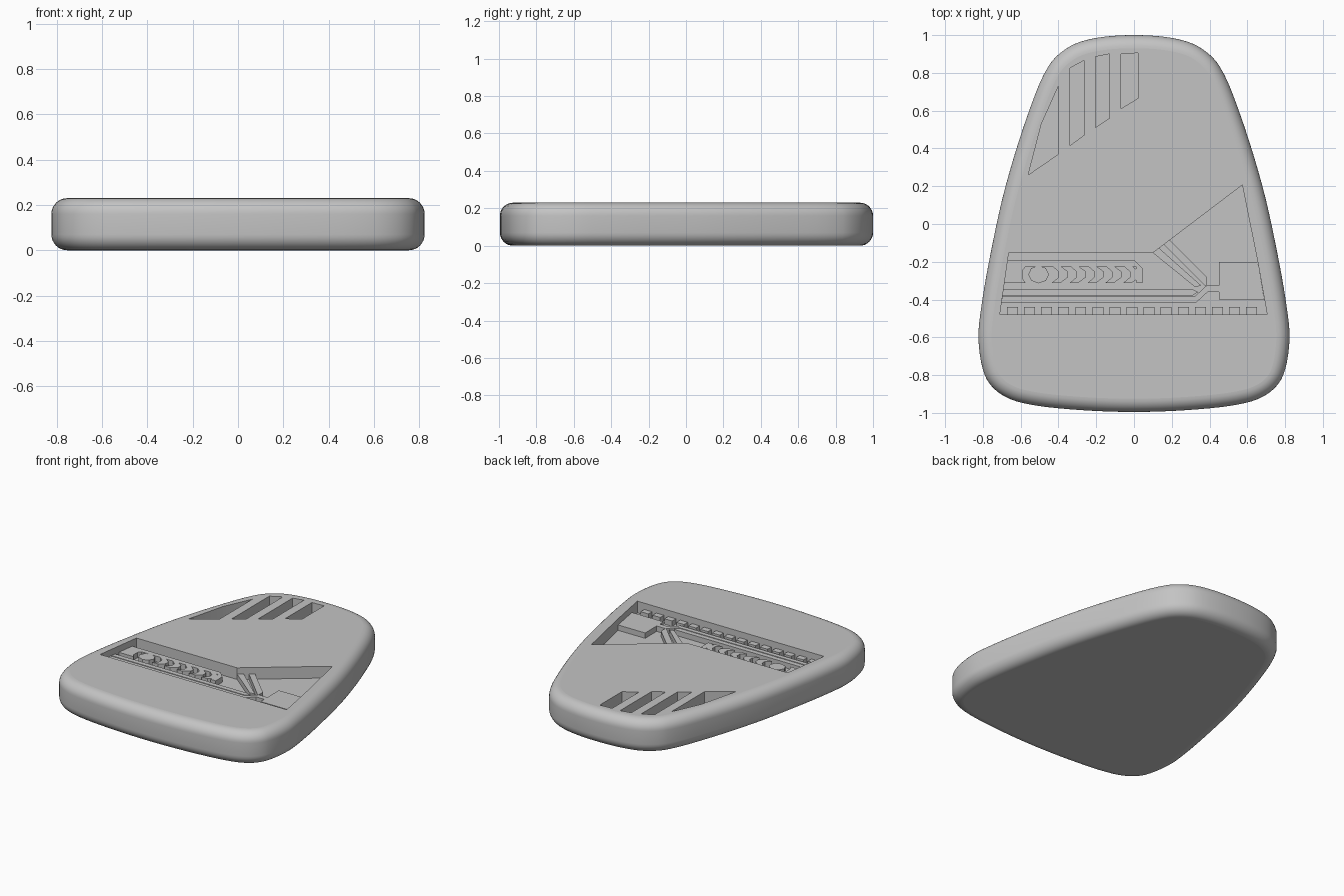
import bpy, bmesh, math
from mathutils import Vector, geometry

HEIGHT = 0.23
ROUND = 0.07
POCKET_FLOOR = HEIGHT - 0.08
RELIEF_TOP = POCKET_FLOOR + 0.037

if "Cube" in bpy.data.objects:
    bpy.data.objects.remove(bpy.data.objects["Cube"], do_unlink=True)

# Single plain material
grey = bpy.data.materials.new("plain_grey")
grey.use_nodes = True
colour = (0.55, 0.55, 0.55, 1)
grey.diffuse_color = colour
grey.node_tree.nodes["Principled BSDF"].inputs["Base Color"].default_value = colour


def make_object(name, bm):
    bmesh.ops.recalc_face_normals(bm, faces=bm.faces)
    mesh = bpy.data.meshes.new(name)
    bm.to_mesh(mesh)
    bm.free()
    mesh.materials.append(grey)
    obj = bpy.data.objects.new(name, mesh)
    bpy.context.collection.objects.link(obj)
    return obj


def add_prism(bm, outline, bottom, top):
    lower = [bm.verts.new((x, y, bottom)) for x, y in outline]
    upper = [bm.verts.new((x, y, top)) for x, y in outline]
    bm.faces.new(lower[::-1])
    bm.faces.new(upper)
    for i in range(len(outline)):
        j = (i + 1) % len(outline)
        bm.faces.new((lower[i], lower[j], upper[j], upper[i]))


def prisms(name, outlines, bottom=POCKET_FLOOR - 0.01, top=RELIEF_TOP):
    bm = bmesh.new()
    for outline in outlines:
        add_prism(bm, outline, bottom, top)
    return make_object(name, bm)


def smooth_loop(points, steps):
    # Closed Catmull-Rom curve through the points
    result = []
    n = len(points)
    for i in range(n):
        a, b, c, d = (Vector(points[(i + k) % n]) for k in (-1, 0, 1, 2))
        # Chord-scaled tangents keep uneven spacing smooth
        ab, bc, cd = (b - a).length, (c - b).length, (d - c).length
        start = (c - a) / (ab + bc) * bc / 3
        end = (d - b) / (bc + cd) * bc / 3
        curve = geometry.interpolate_bezier(b, b + start, c - end, c, steps + 1)
        result += [p.to_2d() for p in curve[:-1]]
    return result


# Rounded tapering slab
half = [(0.2, 0.985), (0.34, 0.94), (0.45, 0.84), (0.555, 0.6), (0.68, 0.2),
        (0.76, -0.16), (0.81, -0.45), (0.823, -0.62), (0.79, -0.8),
        (0.72, -0.89), (0.6, -0.945), (0.35, -0.98)]
loop = [(0, 1)] + half + [(0, -0.995)] + [(-x, y) for x, y in reversed(half)]
outline = smooth_loop(loop, 5)
count = len(outline)
inward = []
for i in range(count):
    t = (outline[(i + 1) % count] - outline[i - 1]).normalized()
    inward.append(Vector((t.y, -t.x)))

bm = bmesh.new()
rings = []
arc = [math.radians(90 * k / 8) for k in range(9)]
levels = [(ROUND * (1 - math.sin(a)), ROUND * (1 - math.cos(a))) for a in arc]
levels += [(HEIGHT - z, inset) for z, inset in levels]
levels.sort(key=lambda level: level[0])
for z, _ in levels:
    inset = ROUND - math.sqrt(max(0, ROUND ** 2 - max(ROUND - z, z - HEIGHT + ROUND, 0) ** 2))
    rings.append([bm.verts.new((*(p + n * inset), z)) for p, n in zip(outline, inward)])
for low, high in zip(rings, rings[1:]):
    for i in range(count):
        j = (i + 1) % count
        bm.faces.new((low[i], low[j], high[j], high[i]))
bm.faces.new(rings[0])
bm.faces.new(rings[-1])
slab = make_object("slab", bm)

# Recessed pocket and four slanted slots cut into the top
pocket = [(-0.71, -0.48), (0.705, -0.48), (0.655, -0.2), (0.573, 0.206), (0.1, -0.153), (-0.663, -0.153)]
slots = [
    [(-0.56, 0.26), (-0.4, 0.37), (-0.4, 0.73), (-0.49, 0.53)],
    [(-0.34, 0.415), (-0.265, 0.47), (-0.265, 0.865), (-0.34, 0.825)],
    [(-0.205, 0.51), (-0.13, 0.56), (-0.13, 0.9), (-0.205, 0.885)],
    [(-0.07, 0.61), (0.02, 0.665), (0.02, 0.905), (-0.07, 0.9)],
]
cutter = prisms("pocket_cutter", [pocket] + slots, POCKET_FLOOR, HEIGHT + 0.1)
cutter.hide_render = True
cut = slab.modifiers.new("pocket_cut", 'BOOLEAN')
cut.operation = 'DIFFERENCE'
cut.solver = 'EXACT'
cut.object = cutter
bpy.ops.object.select_all(action='DESELECT')
bpy.context.view_layer.objects.active = slab
slab.select_set(True)
bpy.ops.object.modifier_apply(modifier=cut.name)
bpy.data.objects.remove(cutter, do_unlink=True)
bpy.ops.object.shade_smooth_by_angle(angle=math.radians(30))
for face in slab.data.polygons:
    if abs(face.normal.z) > 0.999:
        face.use_smooth = False


def wall_x(y):
    # Left wall of the pocket at a given depth
    return -0.71 + (y + 0.48) * 0.144


def rail(low, high, right_points):
    return [(wall_x(low), low)] + right_points + [(wall_x(high), high)]


# Row of teeth along the front wall of the pocket
teeth = []
for i in range(15):
    x = -0.673 + i * 0.0905
    teeth.append([(x, -0.485), (x + 0.058, -0.485), (x + 0.058, -0.44), (x, -0.44)])
prisms("front_teeth", teeth)

# Long rails, the front one joining the side block
prisms("middle_rail", [rail(-0.378, -0.345, [(0.31, -0.378), (0.34, -0.36), (0.31, -0.345)])])
block = [(0.33, -0.415), (0.39, -0.36), (0.45, -0.36), (0.45, -0.4), (0.69, -0.4),
         (0.655, -0.2), (0.45, -0.2), (0.45, -0.325), (0.385, -0.325), (0.32, -0.385)]
prisms("front_rail_and_block", [rail(-0.415, -0.385, block)])
prisms("rear_rail", [rail(-0.225, -0.19, [
    (0.01, -0.225), (0.01, -0.31), (0.048, -0.31), (0.048, -0.238), (0, -0.19)])])

# Rail end, hexagonal stud and row of chevrons
mid = -0.267
tab = rail(-0.312, -0.225, [(-0.573, -0.312), (-0.59, -0.29), (-0.59, -0.245), (-0.573, -0.225)])
stud = [(-0.505 + 0.055 * math.cos(math.radians(a)), mid + 0.047 * math.sin(math.radians(a)))
        for a in range(0, 360, 45)]
prisms("rail_end_and_stud", [tab, stud])
chevrons = []
for i in range(5):
    x = -0.435 + i * 0.0945
    tip = [(0, -1), (0.045, -1), (0.085, -0.35), (0.085, 0.35), (0.045, 1), (0, 1), (0.035, 0.35), (0.035, -0.35)]
    chevrons.append([(x + dx, mid + 0.045 * dy) for dx, dy in tip])
prisms("chevrons", chevrons)

# Pair of diagonal bars
prisms("diagonal_bars", [
    [(0.1, -0.153), (0.13, -0.125), (0.355, -0.325), (0.325, -0.335)],
    [(0.155, -0.105), (0.187, -0.083), (0.385, -0.28), (0.385, -0.325), (0.375, -0.325)],
])
